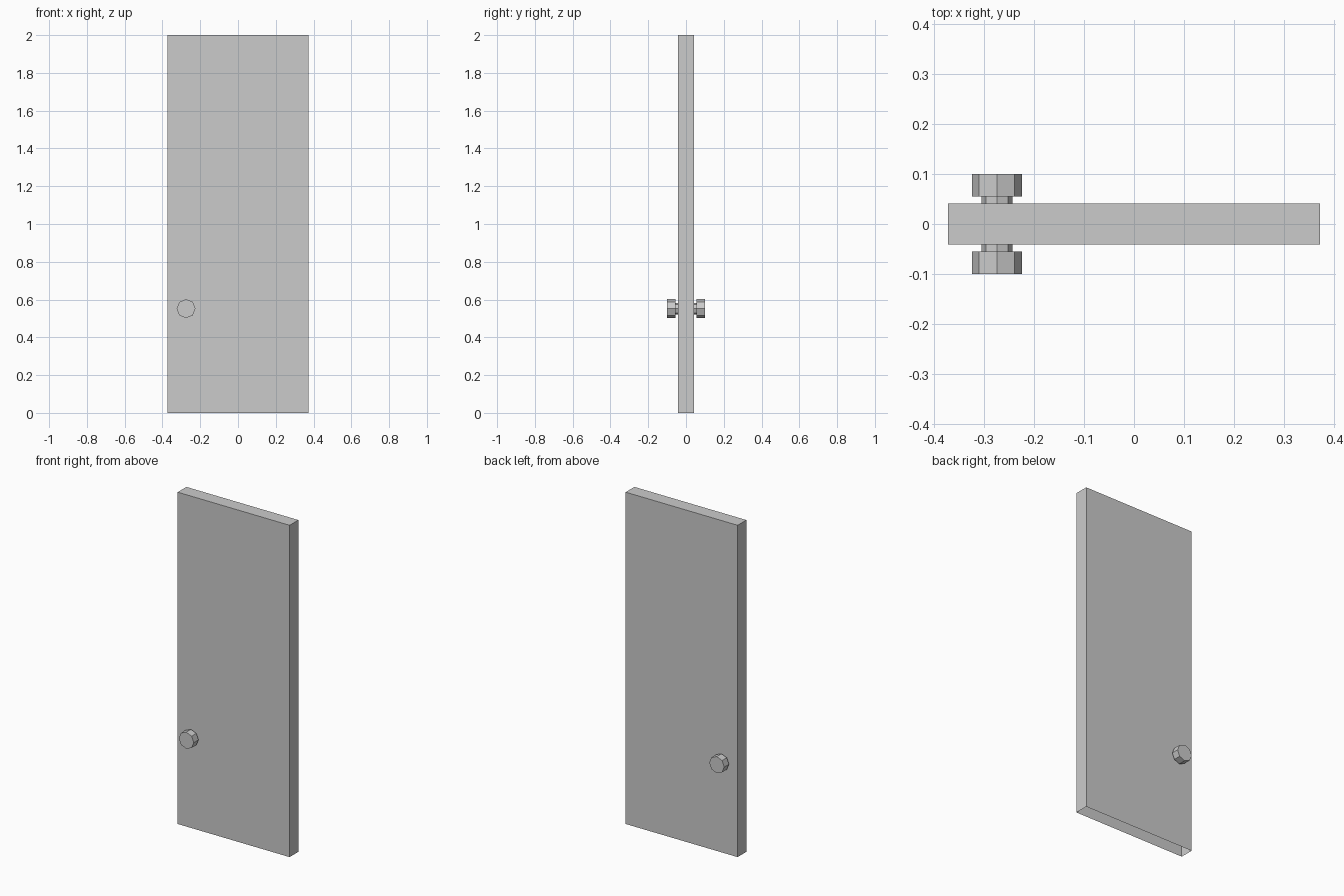
import bpy, bmesh, math
from mathutils import Matrix, Vector

cube = bpy.data.objects.get("Cube")
if cube:
    bpy.data.objects.remove(cube, do_unlink=True)

grey = bpy.data.materials.new("plain grey")
grey.use_nodes = True
COLOUR = (0.6, 0.6, 0.6, 1)
grey.diffuse_color = COLOUR
grey.node_tree.nodes["Principled BSDF"].inputs["Base Color"].default_value = COLOUR

WIDTH, DEPTH, HEIGHT = 0.746, 0.083, 2.0
KNOB_X, KNOB_Z = -0.275, 0.552


def add_object(name, bm):
    mesh = bpy.data.meshes.new(name)
    bm.to_mesh(mesh)
    bm.free()
    mesh.materials.append(grey)
    obj = bpy.data.objects.new(name, mesh)
    bpy.context.collection.objects.link(obj)
    return obj


def octagon_rod(name, radius, y_start, y_end):
    """Eight-sided rod along y with a corner pointing straight up."""
    bm = bmesh.new()
    place = (Matrix.Translation((KNOB_X, (y_start + y_end) / 2, KNOB_Z))
             @ Matrix.Rotation(math.pi / 2, 4, "X"))
    bmesh.ops.create_cone(bm, cap_ends=True, segments=8, radius1=radius,
                          radius2=radius, depth=abs(y_end - y_start), matrix=place)
    return add_object(name, bm)


# Door panel: a thin box, open underneath
bm = bmesh.new()
bmesh.ops.create_cube(bm, size=1)
bmesh.ops.scale(bm, vec=Vector((WIDTH, DEPTH, HEIGHT)), verts=bm.verts)
bmesh.ops.translate(bm, vec=Vector((0, 0, HEIGHT / 2)), verts=bm.verts)
bottom = [f for f in bm.faces if f.normal.z < -0.5]
bmesh.ops.delete(bm, geom=bottom, context="FACES_ONLY")
add_object("door_panel", bm)

# Knob and stem on each side
for side, sign in (("front", -1), ("back", 1)):
    octagon_rod(side + "_knob_stem", 0.031, sign * DEPTH / 2, sign * 0.056)
    octagon_rod(side + "_knob", 0.05, sign * 0.055, sign * 0.1)
